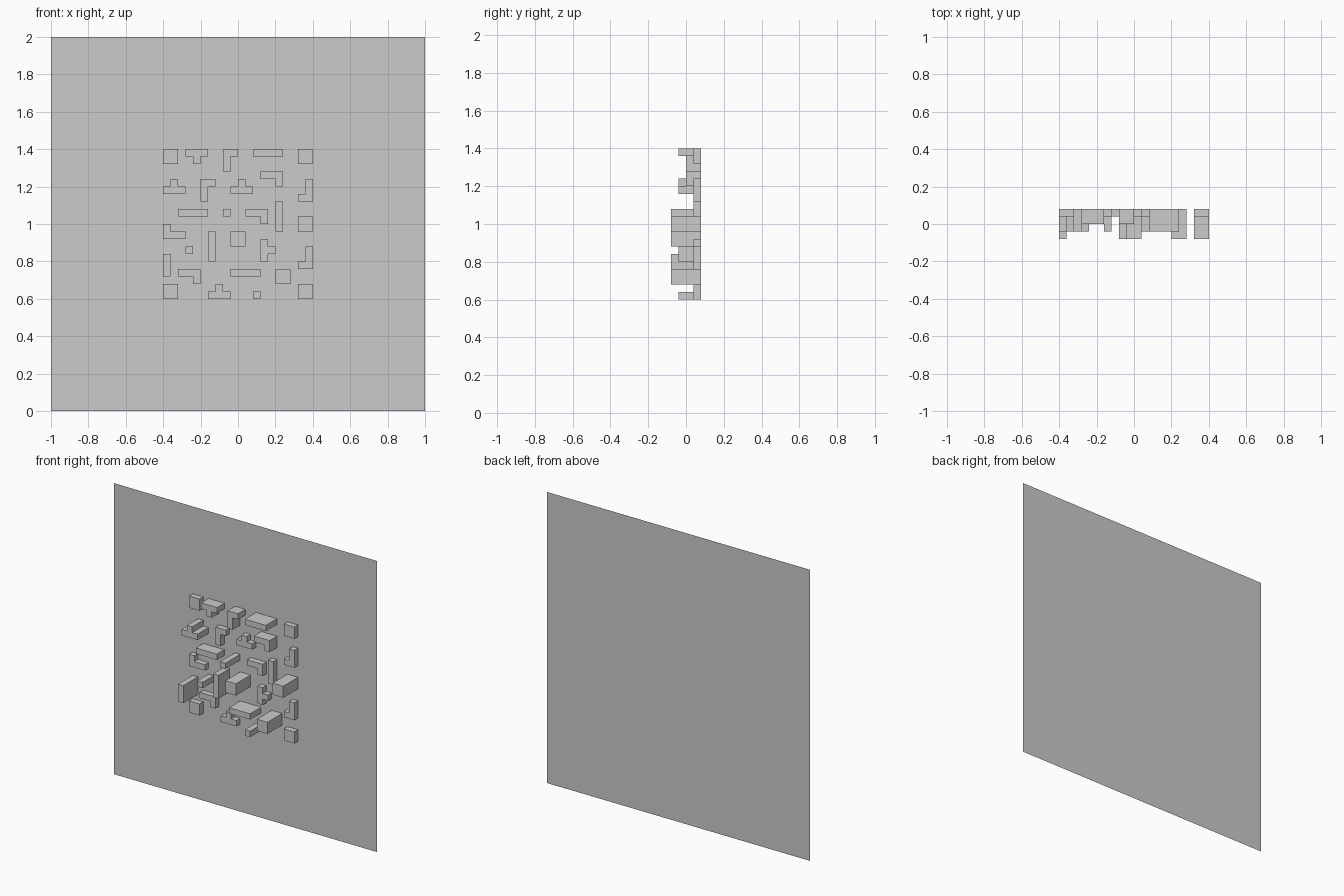
import bpy
import bmesh

if "Cube" in bpy.data.objects:
    bpy.data.objects.remove(bpy.data.objects["Cube"])

U = 0.04          # grid cell
BACK = 0.08       # y of the wall panel
LEFT, TOP = -0.4, 1.4

# footprint pattern (rows from the top) -> placements (column, row, depth in cells)
PIECES = {
    "square_block": [("##/##", [(0, 0, 1), (18, 0, 1), (18, 9, 4), (9, 11, 4),
                                (15, 16, 4), (0, 18, 1), (18, 18, 1)])],
    "small_block": [("#", [(8, 8, 4), (3, 13, 3), (12, 19, 3)])],
    "bar_block": [("####", [(12, 0, 3), (2, 8, 2), (9, 16, 3)]),
                  ("#/#/#/#", [(15, 7, 1), (6, 11, 3)]),
                  ("#/#/#", [(0, 14, 4)])],
    "tee_block": [("###/.#.", [(3, 0, 2)]),
                  (".#./###", [(0, 4, 3), (9, 4, 1), (6, 18, 1)]),
                  ("#./##/#.", [(13, 12, 1)])],
    "corner_block": [("##/#./#.", [(8, 0, 2), (5, 4, 1)]),
                     ("###/..#", [(13, 3, 2), (11, 8, 1), (2, 16, 1)]),
                     (".#/.#/##", [(18, 4, 1), (18, 13, 1)]),
                     ("#../###", [(0, 10, 1)])],
}


def finish(bm, name):
    mesh = bpy.data.meshes.new(name)
    bm.to_mesh(mesh)
    bm.free()
    obj = bpy.data.objects.new(name, mesh)
    bpy.context.collection.objects.link(obj)
    return obj


def add_block(name, pattern, col, row, depth):
    """Fill the pattern's cells on the panel, merge them, pull them forward."""
    bm = bmesh.new()
    for r, line in enumerate(pattern.split("/")):
        for c, mark in enumerate(line):
            if mark != "#":
                continue
            x, z = LEFT + (col + c) * U, TOP - (row + r) * U
            quad = [(x, z), (x, z - U), (x + U, z - U), (x + U, z)]
            bm.faces.new([bm.verts.new((px, BACK, pz)) for px, pz in quad])
    bmesh.ops.remove_doubles(bm, verts=bm.verts[:], dist=0.001)
    bmesh.ops.dissolve_limit(bm, angle_limit=0.01, verts=bm.verts[:], edges=bm.edges[:])
    # the base moves forward to become the front; the panel closes the back
    base = bm.faces[:]
    ext = bmesh.ops.extrude_face_region(bm, geom=base)
    moved = [g for g in ext["geom"] if isinstance(g, bmesh.types.BMVert)]
    bmesh.ops.translate(bm, verts=moved, vec=(0, -depth * U, 0))
    bmesh.ops.recalc_face_normals(bm, faces=bm.faces[:])
    rear = [f for f in bm.faces if all(v.co.y > BACK - 0.001 for v in f.verts)]
    bmesh.ops.delete(bm, geom=rear, context="FACES_ONLY")
    finish(bm, name)


# Flat wall panel
bm = bmesh.new()
bm.faces.new([bm.verts.new((x, BACK, z)) for x, z in ((-1, 0), (1, 0), (1, 2), (-1, 2))])
finish(bm, "wall_panel")

# Raised relief blocks
for name, variants in PIECES.items():
    for pattern, places in variants:
        for col, row, depth in places:
            add_block(name, pattern, col, row, depth)
